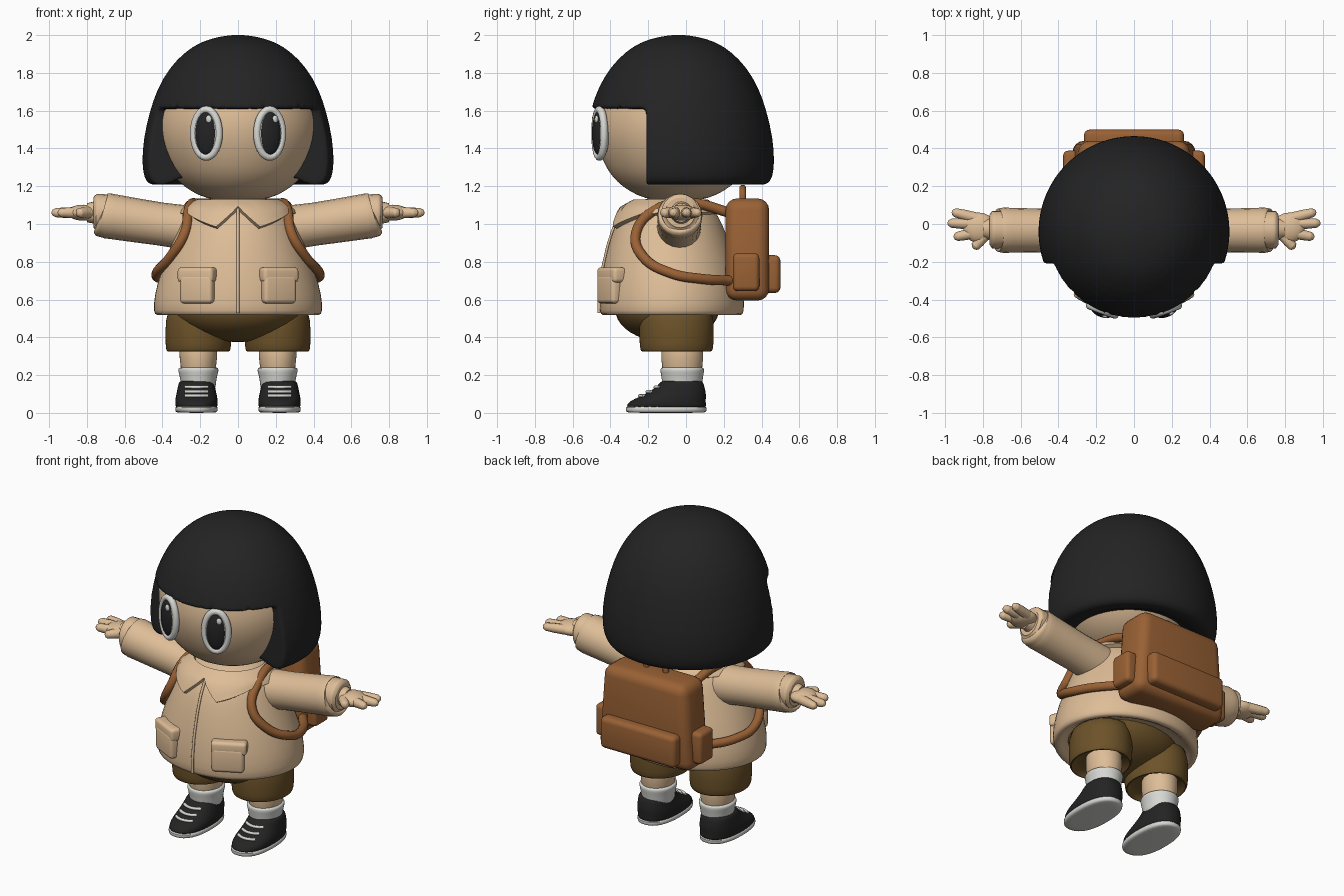
import bpy, bmesh
from math import sin, cos, pi, radians, sqrt
from mathutils import Matrix

cube = bpy.data.objects.get("Cube")
if cube:
    bpy.data.objects.remove(cube, do_unlink=True)


def material(name, r, g, b):
    m = bpy.data.materials.new(name)
    m.use_nodes = True
    m.diffuse_color = (r, g, b, 1)
    shader = next(n for n in m.node_tree.nodes if n.type == 'BSDF_PRINCIPLED')
    shader.inputs["Base Color"].default_value = (r, g, b, 1)
    shader.inputs["Roughness"].default_value = 0.8
    return m


TAN = material("tan", 0.73, 0.51, 0.31)
BLACK = material("soft_black", 0.017, 0.017, 0.017)
WHITE = material("off_white", 0.68, 0.68, 0.65)
OLIVE = material("olive_brown", 0.15, 0.085, 0.022)
LEATHER = material("leather_brown", 0.32, 0.12, 0.035)


def bake(ob, mat):
    """Apply modifiers, convert to a smooth mesh and colour it."""
    name, matrix = ob.name, ob.matrix_world.copy()
    graph = bpy.context.evaluated_depsgraph_get()
    me = bpy.data.meshes.new_from_object(ob.evaluated_get(graph))
    bpy.data.objects.remove(ob, do_unlink=True)
    me.materials.clear()
    me.materials.append(mat)
    me.shade_smooth()
    me.set_sharp_from_angle(angle=radians(50))
    new = bpy.data.objects.new(name, me)
    new.matrix_world = matrix
    bpy.context.collection.objects.link(new)
    return new


def from_bmesh(name, bm):
    bmesh.ops.recalc_face_normals(bm, faces=bm.faces)
    me = bpy.data.meshes.new(name)
    bm.to_mesh(me)
    bm.free()
    ob = bpy.data.objects.new(name, me)
    bpy.context.collection.objects.link(ob)
    return ob


def loft(name, rings, mat, x=0, n=32, power=2, sub=1):
    """Skin over horizontal rings of (z, x radius, y radius, y centre)."""
    bm = bmesh.new()
    rows = []
    for z, rx, ry, cy in rings:
        row = []
        for i in range(n):
            c, s = cos(2 * pi * i / n), sin(2 * pi * i / n)
            k = (abs(c) ** power + abs(s) ** power) ** (-1 / power)
            row.append(bm.verts.new((x + rx * k * c, cy + ry * k * s, z)))
        rows.append(row)
    for a, b in zip(rows, rows[1:]):
        for i in range(n):
            j = (i + 1) % n
            bm.faces.new((a[i], a[j], b[j], b[i]))
    bm.faces.new(rows[0])
    bm.faces.new(rows[-1])
    ob = from_bmesh(name, bm)
    ob.modifiers.new("smooth", 'SUBSURF').levels = sub
    return bake(ob, mat)


def tube(name, pts, mat, cyclic=False, sides=4):
    """Round tube through (x, y, z, radius) points."""
    cu = bpy.data.curves.new(name, 'CURVE')
    cu.dimensions = '3D'
    cu.bevel_depth = 1
    cu.bevel_resolution = sides
    cu.resolution_u = 6
    cu.use_fill_caps = True
    sp = cu.splines.new('BEZIER')
    sp.bezier_points.add(len(pts) - 1)
    sp.use_cyclic_u = cyclic
    for p, (x, y, z, r) in zip(sp.bezier_points, pts):
        p.co, p.radius = (x, y, z), r
        p.handle_left_type = p.handle_right_type = 'AUTO'
    ob = bpy.data.objects.new(name, cu)
    bpy.context.collection.objects.link(ob)
    return bake(ob, mat)


def box(name, loc, size, mat, bevel=0, turn=0, taper=1):
    bm = bmesh.new()
    bmesh.ops.create_cube(bm, size=1)
    for v in bm.verts:
        if v.co.z > 0:
            v.co.x *= taper
    bm.transform(Matrix.Translation(loc) @ Matrix.Rotation(turn, 4, 'Z') @ Matrix.Diagonal((*size, 1)))
    ob = from_bmesh(name, bm)
    if bevel:
        mod = ob.modifiers.new("round", 'BEVEL')
        mod.width, mod.segments, mod.limit_method = bevel, 4, 'NONE'
    return bake(ob, mat)


def ellipsoid(name, loc, size, mat, turn=0):
    bm = bmesh.new()
    bmesh.ops.create_uvsphere(bm, u_segments=32, v_segments=20, radius=1)
    bm.transform(Matrix.Translation(loc) @ Matrix.Rotation(turn, 4, 'Z') @ Matrix.Diagonal((*size, 1)))
    return bake(from_bmesh(name, bm), mat)


# Jacket body, with a helper that finds points on its surface
TORSO = [(.515, .435, .37, -.075), (.53, .45, .385, -.075), (.62, .447, .385, -.075), (.75, .41, .365, -.08),
         (.9, .35, .32, -.09), (1.0, .31, .285, -.09), (1.08, .27, .24, -.09), (1.13, .18, .16, -.08),
         (1.15, .05, .05, -.08)]
loft("jacket", [(.57, .37, .31, -.075), (.517, .39, .33, -.075)] + TORSO, TAN)


def torso_at(z):
    for a, b in zip(TORSO, TORSO[1:]):
        if z <= b[0]:
            t = (z - a[0]) / (b[0] - a[0])
            return [p + (q - p) * t for p, q in zip(a, b)][1:]


def torso_front(x, z):
    rx, ry, cy = torso_at(z)
    return cy - ry * sqrt(1 - (x / rx) ** 2)


tube("jacket_placket", [(0, torso_front(0, z / 100), z / 100, .008) for z in range(53, 109, 5)], TAN)

# Pointed collar wrapped around the neck
EDGE = [(0, 1.085), (20, .98), (60, 1.05), (180, 1.06)]
bm = bmesh.new()
grid = []
for deg in range(-180, 180, 5):
    for (a, za), (b, zb) in zip(EDGE, EDGE[1:]):
        if a <= abs(deg) <= b:
            low = za + (zb - za) * (abs(deg) - a) / (b - a)
    column = []
    for k in range(5):
        z = 1.12 + (low - 1.12) * k / 4
        rx, ry, cy = torso_at(z)
        column.append(bm.verts.new(((rx + .013) * sin(radians(deg)), cy - (ry + .013) * cos(radians(deg)), z)))
    grid.append(column)
for i, a in enumerate(grid):
    b = grid[(i + 1) % len(grid)]
    for k in range(4):
        bm.faces.new((a[k], b[k], b[k + 1], a[k + 1]))
collar = from_bmesh("collar", bm)
solid = collar.modifiers.new("thickness", 'SOLIDIFY')
solid.thickness, solid.offset = .025, 0
bake(collar, TAN)

# Head
HEAD = [(1.12, .05), (1.125, .12), (1.15, .21), (1.2, .29), (1.25, .34), (1.3, .375), (1.4, .418),
        (1.5, .437), (1.6, .43), (1.75, .38), (1.85, .28), (1.92, .05)]
loft("head", [(z, r, r, -.05) for z, r in HEAD], TAN, n=40)

# Bobbed hair: solid cap with the face opening and fringe partings cut out
HAIR = [(1.27, .34), (1.212, .38), (1.205, .45), (1.215, .48), (1.25, .5), (1.32, .51), (1.45, .503), (1.6, .468),
        (1.72, .427), (1.83, .362), (1.91, .283), (1.965, .2), (1.993, .1), (2.002, .02)]
hair = loft("hair", [(z, r, r, -.04) for z, r in HAIR], BLACK, n=48)
cutters = [box("face_cutter", (0, -.61, 1.3), (2, .8, .62), BLACK)]
for s in (1, -1):
    for x, y, height, turn in ((.14, -.47, .17, .3), (.33, -.355, .09, .8)):
        cutters.append(box("parting_cutter", (s * x, y, 1.6 + height / 2), (.024, .06, height), BLACK,
                           turn=s * turn, taper=.1))
for c in cutters:
    c.hide_render = True
    mod = hair.modifiers.new("cut", 'BOOLEAN')
    mod.operation, mod.object = 'DIFFERENCE', c
mod = hair.modifiers.new("blend", 'REMESH')
mod.mode, mod.voxel_size = 'VOXEL', .012
mod = hair.modifiers.new("soften", 'SMOOTH')
mod.factor, mod.iterations = .5, 4
bake(hair, BLACK)
for c in cutters:
    bpy.data.objects.remove(c, do_unlink=True)

# Seat of the shorts
ellipsoid("shorts_seat", (0, -.1, .55), (.345, .275, .175), OLIVE)

for s, side in ((1, "left_"), (-1, "right_")):
    # Eyes
    turn = s * radians(20)

    def eye(u, d, w):
        return (s * .165 + u * cos(turn) + d * sin(turn), -.45 + u * sin(turn) - d * cos(turn), 1.48 + w)

    ellipsoid(side + "eye_white", eye(0, 0, 0), (.082, .035, .138), WHITE, turn)
    ring = [2 * pi * i / 16 for i in range(16)]
    tube(side + "eye_rim", [(*eye(.071 * cos(a), .008, .125 * sin(a)), .02) for a in ring], WHITE, cyclic=True)
    ellipsoid(side + "pupil", eye(0, .014, 0), (.06, .03, .115), BLACK, turn)
    ellipsoid(side + "eye_glint", eye(.022, .033, .075), (.016, .009, .02), WHITE, turn)

    # Chest pockets
    for part, z, size in (("pocket", .655, (.19, .06, .15)), ("pocket_flap", .73, (.21, .078, .08))):
        box(side + part, (s * .215, torso_front(.215, z), z), size, TAN, .02, s * radians(27))

    # Sleeve, cuff and hand
    def limb(part, pts, sides=8):
        tube(side + part, [(s * x, y, z, r) for x, y, z, r in pts], TAN, sides=sides)

    limb("sleeve", [(.15, -.04, .965, .12), (.41, -.035, 1.0, .114), (.69, -.033, 1.043, .12),
                    (.72, -.033, 1.048, .115), (.725, -.033, 1.05, .09)])
    limb("cuff", [(.68, -.03, 1.055, .1), (.75, -.03, 1.06, .1), (.765, -.03, 1.06, .08)])
    limb("wrist", [(.7, -.025, 1.06, .075), (.8, -.025, 1.06, .05)])
    ellipsoid(side + "palm", (s * .82, -.02, 1.06), (.085, .08, .042), TAN)
    for part, x0, y0, x1, y1 in (("little_finger", .83, .03, .965, .065), ("middle_finger", .84, .0, .988, .005),
                                 ("index_finger", .83, -.045, .955, -.07), ("thumb", .79, -.06, .85, -.13)):
        dx, dy = x1 - x0, y1 - y0
        limb(part, [(x0 + dx * t, y0 + dy * t, 1.06, r)
                    for t, r in ((0, .03), (.5, .028), (.85, .024), (.96, .015), (1, .004))], sides=4)

    # Shorts leg, leg and sock
    x = s * .21
    loft(side + "shorts_leg", [(.37, .14, .16, -.05), (.325, .155, .175, -.05), (.323, .168, .188, -.05),
                               (.345, .175, .197, -.05), (.5, .177, .2, -.05), (.58, .15, .18, -.05)], OLIVE, x)
    loft(side + "leg", [(.12, .085, .1, -.02), (.3, .1, .113, -.02), (.42, .11, .115, -.02)], TAN, x)
    loft(side + "sock", [(.1, .09, .1, -.02), (.15, .092, .105, -.02), (.2, .1, .112, -.02), (.222, .108, .117, -.02),
                         (.238, .106, .115, -.02), (.243, .09, .1, -.02)], WHITE, x)

    # Shoe with sole and laces
    x = s * .22
    loft(side + "sole", [(0, .1, .2, -.105), (.004, .112, .214, -.105), (.032, .114, .216, -.105),
                         (.036, .105, .205, -.105)], WHITE, x, power=2.4)
    loft(side + "shoe", [(.02, .105, .208, -.105), (.035, .111, .211, -.104), (.06, .113, .204, -.1),
                         (.085, .11, .176, -.07), (.11, .104, .152, -.047), (.14, .098, .124, -.027),
                         (.168, .092, .112, -.022), (.17, .07, .09, -.022)], BLACK, x, power=2.4)
    for y, z in ((-.245, .09), (-.205, .112), (-.163, .136)):
        tube(side + "lace", [(x + u, y + 6 * u * u, z, .009) for u in (-.06, -.03, 0, .03, .06)], WHITE)

    # Backpack strap and side pocket
    strap = [(.2, .23, 1.06), (.23, .03, 1.11), (.262, -.17, 1.07), (.283, -.265, .95), (.355, -.23, .83),
             (.43, -.08, .74), (.4, .08, .71), (.29, .24, .7)]
    tube(side + "strap", [(s * px, py, pz, .027) for px, py, pz in strap], LEATHER)
    box(side + "pack_pocket", (s * .33, .318, .745), (.09, .14, .2), LEATHER, .025)

# Backpack
box("backpack", (0, .325, .865), (.66, .23, .54), LEATHER, .06, taper=.88)
box("backpack_back_pocket", (0, .45, .735), (.53, .1, .2), LEATHER, .03)
tube("backpack_handle", [(-.07, .3, 1.11, .018), (-.055, .3, 1.17, .018), (.055, .3, 1.17, .018),
                         (.07, .3, 1.11, .018)], LEATHER)
